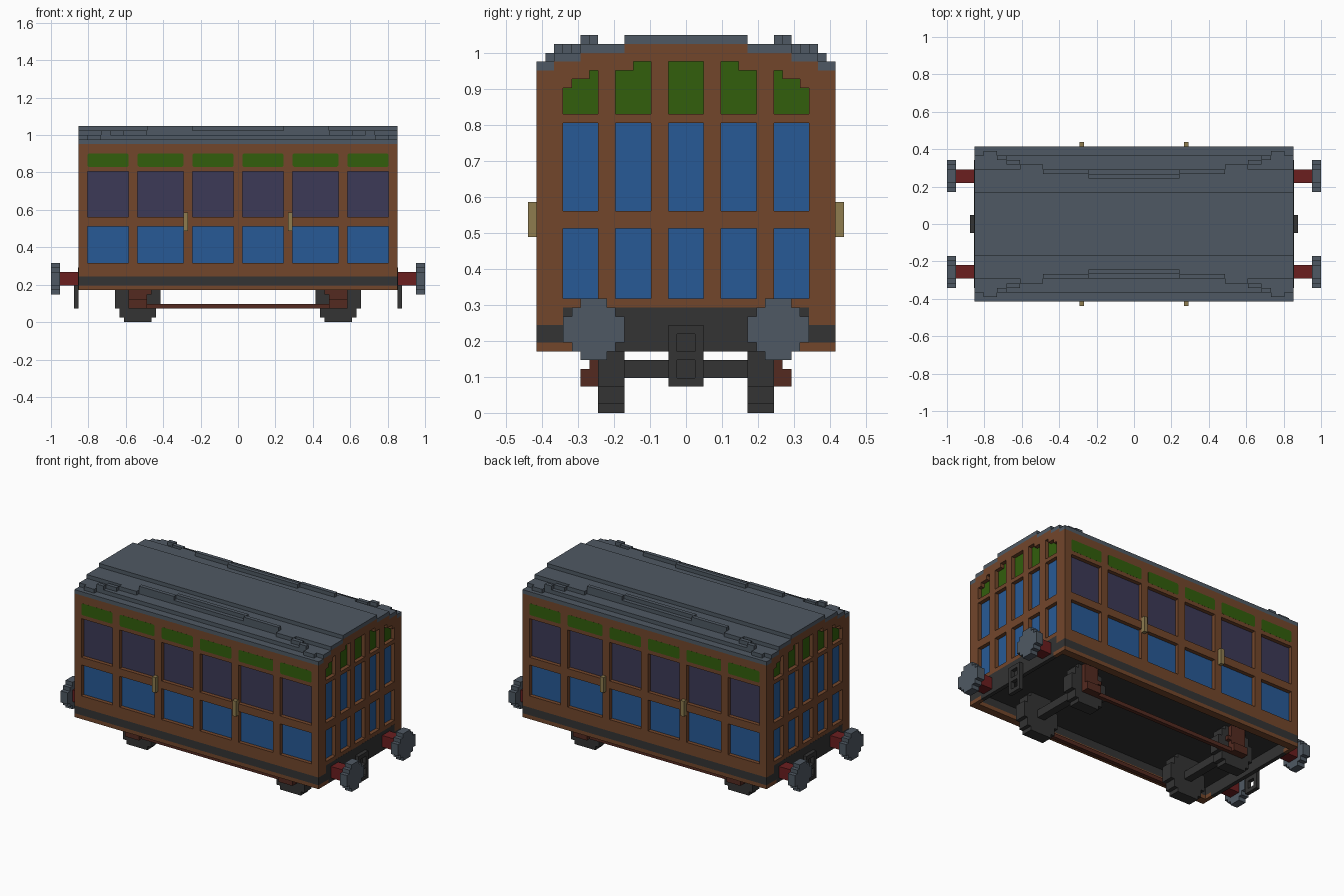
import bpy, bmesh

if "Cube" in bpy.data.objects:
    bpy.data.objects.remove(bpy.data.objects["Cube"])

V = 2 / 82  # one block, all part sizes below are counted in blocks


def material(name, r, g, b):
    m = bpy.data.materials.new(name)
    col = tuple(((c / 255 + 0.055) / 1.055) ** 2.4 for c in (r, g, b)) + (1,)
    m.diffuse_color = col
    m.use_nodes = True
    m.node_tree.nodes["Principled BSDF"].inputs["Base Color"].default_value = col
    return m


WOOD = material("brown wood", 114, 70, 43)
BLUE = material("blue glass", 39, 90, 150)
VIOLET = material("violet glass", 60, 58, 87)
GREEN = material("green glass", 50, 94, 12)
SLATE = material("slate grey", 79, 89, 99)
DARK = material("dark iron", 51, 51, 51)
RED = material("buffer red", 107, 30, 31)
RUST = material("rust brown", 84, 42, 32)
BRASS = material("brass", 142, 124, 79)


def prism(bm, pts, a, b, axis="x"):
    """Extrude a profile of (y, z) along x, or of (x, z) along y."""
    def co(p, t):
        return (t * V, p[0] * V, p[1] * V) if axis == "x" else (p[0] * V, t * V, p[1] * V)
    lo = [bm.verts.new(co(p, a)) for p in pts]
    hi = [bm.verts.new(co(p, b)) for p in pts]
    faces = [bm.faces.new(lo), bm.faces.new(hi[::-1])]
    for i in range(len(pts)):
        j = (i + 1) % len(pts)
        faces.append(bm.faces.new((lo[i], hi[i], hi[j], lo[j])))
    bmesh.ops.recalc_face_normals(bm, faces=faces)


def box(bm, x0, x1, y0, y1, z0, z1):
    prism(bm, [(y0, z0), (y1, z0), (y1, z1), (y0, z1)], x0, x1)


def flip(pts):
    return [(-y, z) for y, z in pts]


def stepped(c, z0, halves):
    """Blocky round outline from the half width of each row."""
    right = [p for i, w in enumerate(halves) for p in ((c + w, z0 + i), (c + w, z0 + i + 1))]
    left = [(2 * c - x, z) for x, z in reversed(right)]
    return list(dict.fromkeys(right + left))


def finish(name, bm, *mats):
    me = bpy.data.meshes.new(name)
    bm.to_mesh(me)
    bm.free()
    for m in mats:
        me.materials.append(m)
    ob = bpy.data.objects.new(name, me)
    bpy.context.collection.objects.link(ob)
    return ob


def boxes(name, mat, items):
    bm = bmesh.new()
    for it in items:
        box(bm, *it)
    return finish(name, bm, mat)


S = (-1, 1)


def span(s, a, b):
    return (a, b) if s > 0 else (-b, -a)


# Carriage body with arched ends
half = [(17, 10), (17, 39), (15, 39), (15, 40), (12, 40), (12, 41), (7, 41), (7, 42)]
bm = bmesh.new()
prism(bm, half + flip(half)[::-1], -35, 35)
body = finish("carriage_body", bm, WOOD, BLUE, VIOLET, GREEN, DARK)

# Window recesses, one block deep
side_cols = [(1, 10), (12, 22), (24, 33)]
end_cols = [(-14, -10), (-8, -4), (-2, 2), (4, 8), (10, 14)]
rows = [(13, 21), (23, 33)]
bm = bmesh.new()
for s in S:
    for z0, z1 in rows:
        for t in S:
            for c in side_cols:
                box(bm, *span(t, *c), *span(s, 16, 18), z0, z1)
        for c in end_cols:
            box(bm, *span(s, 34, 36), *c, z0, z1)
    # Stepped top lights on the ends
    ends = span(s, 34, 36)
    inner = [(4, 34), (8, 34), (8, 39), (6, 39), (6, 40), (4, 40)]
    outer = [(10, 34), (14, 34), (14, 37), (13, 37), (13, 38), (11, 38), (11, 39), (10, 39)]
    box(bm, *ends, -2, 2, 34, 40)
    for pts in (inner, outer):
        prism(bm, pts, *ends)
        prism(bm, flip(pts), *ends)
cutter = finish("window_cutter", bm)
cutter.hide_render = True
mod = body.modifiers.new("windows", "BOOLEAN")
mod.operation = "DIFFERENCE"
mod.solver = "EXACT"
mod.object = cutter
bpy.context.view_layer.objects.active = body
bpy.ops.object.modifier_apply(modifier=mod.name)
bpy.data.objects.remove(cutter)

# Glass colour on the recess floors, by direction and height; dark underside
for p in body.data.polygons:
    x, y, z = (c / V for c in p.center)
    on_side = abs(p.normal.y) > 0.9 and abs(abs(y) - 16) < 0.1
    on_end = abs(p.normal.x) > 0.9 and abs(abs(x) - 34) < 0.1
    p.material_index = 4 if z < 10.1 else 0
    if on_side or on_end:
        p.material_index = 3 if z > 33.5 else 2 if on_side and z > 22 else 1

# Flush green top lights with clipped corners along the sides
K = 0.3
bm = bmesh.new()
for s in S:
    for t in S:
        for c in side_cols:
            a, b = span(t, *c)
            prism(bm, [(a + K, 34), (b - K, 34), (b, 34 + K), (b, 37 - K),
                       (b - K, 37), (a + K, 37), (a, 37 - K), (a, 34 + K)],
                  *span(s, 16.9, 17.02), axis="y")
finish("side_top_lights", bm, GREEN)

# Stepped roof
bm = bmesh.new()
edge = [(17, 39), (17, 40), (15, 40), (15, 41), (12, 41), (12, 42), (7, 42), (7, 43)]
prism(bm, edge + flip(edge)[::-1] + flip(half[2:]) + half[:1:-1], -35, 35)
finish("roof", bm, SLATE)

# Arched rain strips on both roof slopes
strip = [(0, 10, 10, 11, 42), (10, 20, 11, 12, 42), (20, 25, 12, 13, 41),
         (25, 28, 13, 14, 41), (28, 30, 14, 15, 41), (30, 33, 15, 16, 40)]
boxes("rain_strips", SLATE, [
    (*span(t, x0, x1), *span(s, y0, y1), z, z + 1)
    for s in S for t in S for x0, x1, y0, y1, z in strip])

# Open underframe: side bands, lower rails and end beams
boxes("underframe_bands", DARK, [(-35, 35, *span(s, 15, 17), 8, 10) for s in S])
boxes("lower_rails", WOOD, [(-35, 35, *span(s, 15, 17), 7, 8) for s in S] + [
    (*span(t, 34, 35), *span(s, 13, 15), 7, 8) for s in S for t in S])
boxes("end_beams", DARK, [
    part for s in S for part in (
        (*span(s, 34, 35.02), -13, 13, 7, 8),
        (*span(s, 34, 35), -15, 15, 8, 10),
        (*span(s, 34.9, 35.02), -14, 14, 8, 12))])

# Door handles
boxes("door_handles", BRASS, [
    (*span(t, 11, 12), *span(s, 17, 18), 20, 24) for s in S for t in S])

# Buffers
boxes("buffer_shafts", RED, [
    (*span(t, 35, 39), *span(s, 9, 12), 8, 11) for s in S for t in S])
bm = bmesh.new()
for s in S:
    for t in S:
        prism(bm, stepped(10.5 * s, 6, [1.5, 2.5, 3.5, 3.5, 3.5, 2.5, 1.5]), *span(t, 39, 41))
finish("buffer_heads", bm, SLATE)

# Coupling plates with two square openings
boxes("couplings", DARK, [
    (*span(t, 35, 36), *part) for t in S for part in (
        (-2, -1, 3, 10), (1, 2, 3, 10), (-1, 1, 3, 4), (-1, 1, 6, 7), (-1, 1, 9, 10))])

# Wheels and axles
bm = bmesh.new()
for s in S:
    for t in S:
        prism(bm, stepped(22 * t, 0, [3, 4, 4, 5, 5, 5, 5, 4, 4, 3]), *span(s, 7, 10), axis="y")
finish("wheels", bm, DARK)
boxes("axles", DARK, [(*span(t, 21, 23), -7, 7, 4, 6) for t in S])

# Axle boxes, springs and connecting rods
boxes("axle_boxes", RUST, [
    part for s in S for t in S for part in (
        (*span(t, 20, 24), *span(s, 10, 12), 3, 5),
        (*span(t, 20, 24), *span(s, 10, 11), 5, 6),
        (*span(t, 19, 24), *span(s, 10, 11), 6, 7),
        (*span(t, 20, 24), *span(s, 10, 11), 7, 10))])
boxes("connecting_rods", RUST, [(-20, 20, *span(s, 10, 11), 3, 4) for s in S])
